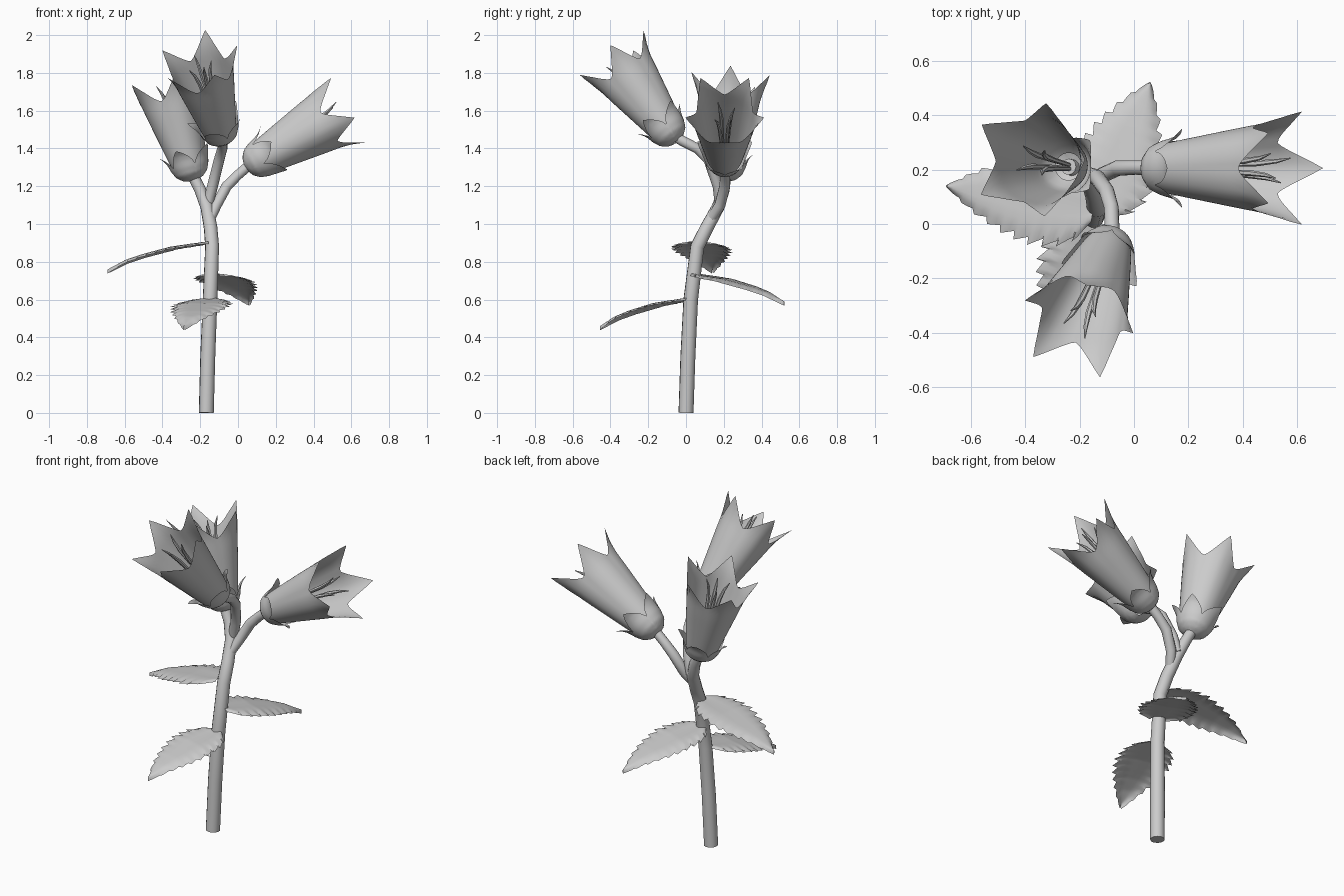
import bpy, math
from mathutils import Vector, Matrix

if "Cube" in bpy.data.objects:
    bpy.data.objects.remove(bpy.data.objects["Cube"])


def finish(ob):
    bpy.ops.object.select_all(action='DESELECT')
    ob.select_set(True)
    bpy.context.view_layer.objects.active = ob
    bpy.ops.object.shade_smooth_by_angle(angle=math.radians(50))


def interp(table, x):
    for (a, *p), (b, *q) in zip(table, table[1:]):
        if x <= b:
            f = (x - a) / (b - a)
            return [u + (v - u) * f for u, v in zip(p, q)]
    return list(table[-1][1:])


def grid(name, rows, closed=False):
    n = len(rows[0])
    verts = [v for r in rows for v in r]
    faces = []
    for i in range(len(rows) - 1):
        for j in range(n if closed else n - 1):
            k = (j + 1) % n
            faces.append((i*n + j, i*n + k, (i+1)*n + k, (i+1)*n + j))
    me = bpy.data.meshes.new(name)
    me.from_pydata(verts, [], faces)
    ob = bpy.data.objects.new(name, me)
    bpy.context.collection.objects.link(ob)
    finish(ob)
    return ob


def tube(name, pts, res=4):
    """pts: x, y, z, radius"""
    cu = bpy.data.curves.new(name, 'CURVE')
    cu.dimensions = '3D'
    cu.bevel_depth = 1
    cu.bevel_resolution = res
    cu.use_fill_caps = True
    sp = cu.splines.new('POLY')
    sp.points.add(len(pts) - 1)
    for p, (x, y, z, r) in zip(sp.points, pts):
        p.co = (x, y, z, 1)
        p.radius = r
    ob = bpy.data.objects.new(name, cu)
    bpy.context.collection.objects.link(ob)
    bpy.ops.object.select_all(action='DESELECT')
    ob.select_set(True)
    bpy.context.view_layer.objects.active = ob
    bpy.ops.object.convert(target='MESH')
    finish(bpy.context.object)


# Main stem and the flower stalks
tube("main_stem", [(-.168, 0, 0, .04), (-.16, .01, .3, .04), (-.148, .025, .6, .039),
                   (-.137, .06, .88, .037), (-.145, .11, .98, .036), (-.165, .17, 1.09, .034),
                   (-.2, .2, 1.18, .031), (-.24, .21, 1.26, .03)])
tube("right_stalk", [(-.15, .13, 1.02, .026), (-.115, .18, 1.1, .029), (-.06, .205, 1.2, .029),
                     (.0, .207, 1.26, .027), (.07, .206, 1.32, .027)])
tube("front_stalk", [(-.16, .18, 1.1, .028), (-.135, .17, 1.2, .029), (-.1, .12, 1.34, .028),
                     (-.083, .06, 1.4, .027), (-.08, -.02, 1.44, .027), (-.095, -.07, 1.47, .027)])

# Bell profile: distance along axis, radius
BELL = [(.02, .05), (.06, .085), (.12, .098), (.25, .122), (.38, .146), (.48, .163), (.54, .18), (.61, .212)]
CALYX = [(0, .02), (.012, .055), (.04, .085), (.08, .102), (.12, .112), (.15, .125), (.18, .152)]


def cup(name, frame, table, notch, tip, power, phase, keel):
    n, m = 60, 16
    rows = []
    for i in range(m + 1):
        row = []
        for j in range(n):
            a = 2 * math.pi * j / n
            s = abs(((j / n * 5 + .5) % 1) - .5) * 2          # 0 at petal tip, 1 at the notch
            end = notch + (tip - notch) * (1 - s) ** power
            start = table[0][0]
            t = start + (end - start) * i / m
            r = interp(table, t)[0] * (1 + keel * (i / m) * (.5 - s))
            a += phase
            row.append(frame @ Vector((r * math.cos(a), r * math.sin(a), t)))
        rows.append(row)
    grid(name, rows, True)


def flower(name, base, mouth, up):
    """up: rough direction from the mouth centre to one petal tip"""
    base = Vector(base)
    z = (Vector(mouth) - base).normalized()
    x = Vector(up)
    x = (x - z * x.dot(z)).normalized()
    y = z.cross(x)
    frame = Matrix.Translation(base) @ Matrix((x, y, z)).transposed().to_4x4()
    scale = (Vector(mouth) - base).length / .59
    frame = frame @ Matrix.Diagonal((1, 1, scale, 1))
    cup(name + "_petals", frame, BELL, .475, .61, 1.5, 0, .06)
    cup(name + "_calyx", frame, CALYX, .09, .18, .7, math.pi / 5, 0)
    # Stamens
    for k in range(4):
        a = k * math.pi / 2 + .6
        pts = []
        for t, r, w in ((.05, .01, .008), (.3, .022, .009), (.45, .032, .011), (.52, .045, .008), (.57, .065, .002)):
            p = frame @ Vector((r * math.cos(a), r * math.sin(a), t - .03 * (k % 2)))
            pts.append((*p, w))
        tube(f"{name}_stamen_{k+1}", pts, 1)


flower("right_flower", (.04, .205, 1.3), (.565, .205, 1.61), (.1, 0, -.17))
flower("left_flower", (-.235, .21, 1.23), (-.385, .235, 1.76), (1, 0, .3))
flower("front_flower", (-.08, -.05, 1.435), (-.21, -.38, 1.876), (.04, .16, .12))

# Leaves: toothed blade, half width along the length
WIDTH = [(0, .05), (.06, .115), (.2, .15), (.4, .155), (.6, .125), (.8, .075), (.93, .03), (1, .002)]
DROOP = [(0, 0), (.35, -.025), (.65, -.065), (.82, -.095), (1, -.145)]


def leaf(name, root, tip):
    root = Vector(root)
    d = Vector((tip[0] - root.x, tip[1] - root.y, 0))
    length = d.length
    d.normalize()
    side = Vector((-d.y, d.x, 0))
    n, teeth = 40, 10
    rows = []
    for i in range(n + 1):
        v = i / n
        w = interp(WIDTH, v)[0]
        saw = (v * teeth) % 1
        row = []
        for j in range(-4, 5):
            u = j / 4
            edge = abs(u) ** 3
            ww = w * (1 + edge * .26 * (saw - .5))
            vv = v + edge * .05 * saw * (1 - v)
            z = interp(DROOP, v)[0] + .012 * abs(u) * (1 - v) - .022 * edge
            row.append(root + d * (length * vv) + side * (u * ww) + Vector((0, 0, z)))
        rows.append(row)
    grid(name, rows)


leaf("left_leaf", (-.15, .05, .905), (-.69, .14))
leaf("front_leaf", (-.145, .01, .605), (-.285, -.455))
leaf("back_leaf", (-.135, .04, .735), (.06, .52))
